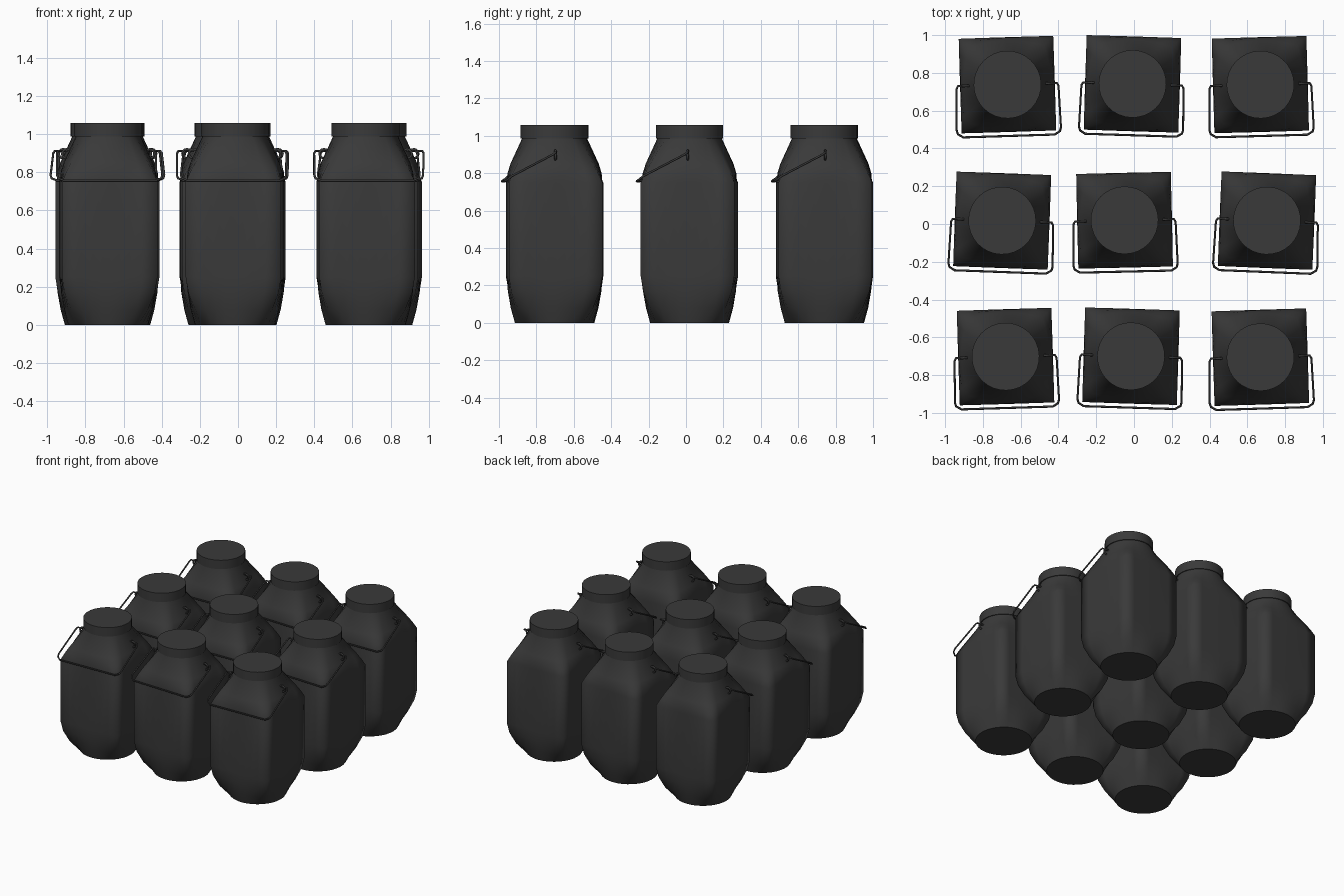
import bpy, bmesh, math
from mathutils import Vector, Matrix

cube = bpy.data.objects.get("Cube")
if cube:
    bpy.data.objects.remove(cube, do_unlink=True)


def make_material(name, colour):
    mat = bpy.data.materials.new(name)
    mat.use_nodes = True
    mat.diffuse_color = colour
    bsdf = mat.node_tree.nodes["Principled BSDF"]
    bsdf.inputs["Base Color"].default_value = colour
    bsdf.inputs["Roughness"].default_value = 0.7
    return mat


CHARCOAL = make_material("charcoal metal", (0.042, 0.042, 0.042, 1))
SIDES = 32


def ring(bm, z, side, corner):
    """Ring that blends from a circle (side == corner) to a square."""
    verts = []
    for i in range(SIDES):
        a = 2 * math.pi * i / SIDES
        square = 1 / max(abs(math.cos(a)), abs(math.sin(a)))
        t = (square - 1) / (math.sqrt(2) - 1)
        r = side + (corner - side) * t
        verts.append(bm.verts.new((r * math.cos(a), r * math.sin(a), z)))
    return verts


def loft(name, profile):
    """Smooth capped loft with crisp edges around both caps."""
    bm = bmesh.new()
    rings = [ring(bm, *p) for p in profile]
    for low, high in zip(rings, rings[1:]):
        for i in range(SIDES):
            j = (i + 1) % SIDES
            bm.faces.new((low[i], low[j], high[j], high[i])).smooth = True
    for cap in (bm.faces.new(rings[0][::-1]), bm.faces.new(rings[-1])):
        for edge in cap.edges:
            edge.smooth = False
    mesh = bpy.data.meshes.new(name)
    bm.to_mesh(mesh)
    bm.free()
    mesh.materials.append(CHARCOAL)
    return mesh


def wire(name, paths, radius):
    """Round wire swept along polylines, converted to a mesh."""
    curve = bpy.data.curves.new(name, "CURVE")
    curve.dimensions = "3D"
    curve.bevel_depth = radius
    curve.bevel_resolution = 1
    curve.use_fill_caps = True
    for points, closed in paths:
        spline = curve.splines.new("POLY")
        spline.points.add(len(points) - 1)
        spline.use_cyclic_u = closed
        for p, co in zip(spline.points, points):
            p.co = (*co, 1)
    temp = bpy.data.objects.new(name, curve)
    bpy.context.collection.objects.link(temp)
    mesh = bpy.data.meshes.new_from_object(
        temp.evaluated_get(bpy.context.evaluated_depsgraph_get()))
    bpy.data.objects.remove(temp, do_unlink=True)
    mesh.name = name
    mesh.shade_smooth()
    mesh.materials.clear()
    mesh.materials.append(CHARCOAL)
    return mesh


# Body: round base, square middle, round neck (height, side, corner)
body = loft("body", [
    (0, 0.21, 0.21), (0.08, 0.232, 0.285), (0.17, 0.247, 0.335),
    (0.25, 0.251, 0.354), (0.75, 0.251, 0.354), (0.8, 0.249, 0.322),
    (0.85, 0.234, 0.285), (0.985, 0.172, 0.172), (1.0, 0.172, 0.172)])

# Lid
lid = loft("lid", [(0.986, 0.179, 0.179), (1.058, 0.179, 0.179)])

# Bail handle: half path mirrored to the other side
half = [(0.215, 0, 0.912), (0.262, 0, 0.912), (0.27, -0.015, 0.9),
        (0.276, -0.235, 0.785), (0.27, -0.255, 0.768), (0.242, -0.272, 0.757)]
bail = half + [(-x, y, z) for x, y, z in reversed(half)]
handle = wire("handle", [(bail, False)], 0.006)

# Eyelets on both shoulders that hold the handle
eyes = []
for s in (-1, 1):
    eyes.append(([(s * 0.218 + 0.024 * math.cos(a), 0, 0.897 + 0.024 * math.sin(a))
                  for a in (math.pi * k / 6 for k in range(12))], True))
eyelets = wire("eyelets", eyes, 0.007)

# Three by three group, each can slightly turned (x, y, degrees)
PLACES = [
    (-0.67, 0.738, 1.8), (-0.008, 0.742, -1.8), (0.669, 0.738, 1.6),
    (-0.698, 0.018, -2.1), (-0.05, 0.02, 1.3), (0.704, 0.018, -2.3),
    (-0.68, -0.702, 1.8), (-0.016, -0.70, -1.8), (0.669, -0.705, 1.8)]
for n, (x, y, turn) in enumerate(PLACES, 1):
    for mesh in (body, lid, handle, eyelets):
        part = bpy.data.objects.new(f"can_{n}_{mesh.name}", mesh)
        part.matrix_world = (Matrix.Translation(Vector((x, y, 0)))
                             @ Matrix.Rotation(math.radians(turn), 4, "Z"))
        bpy.context.collection.objects.link(part)
